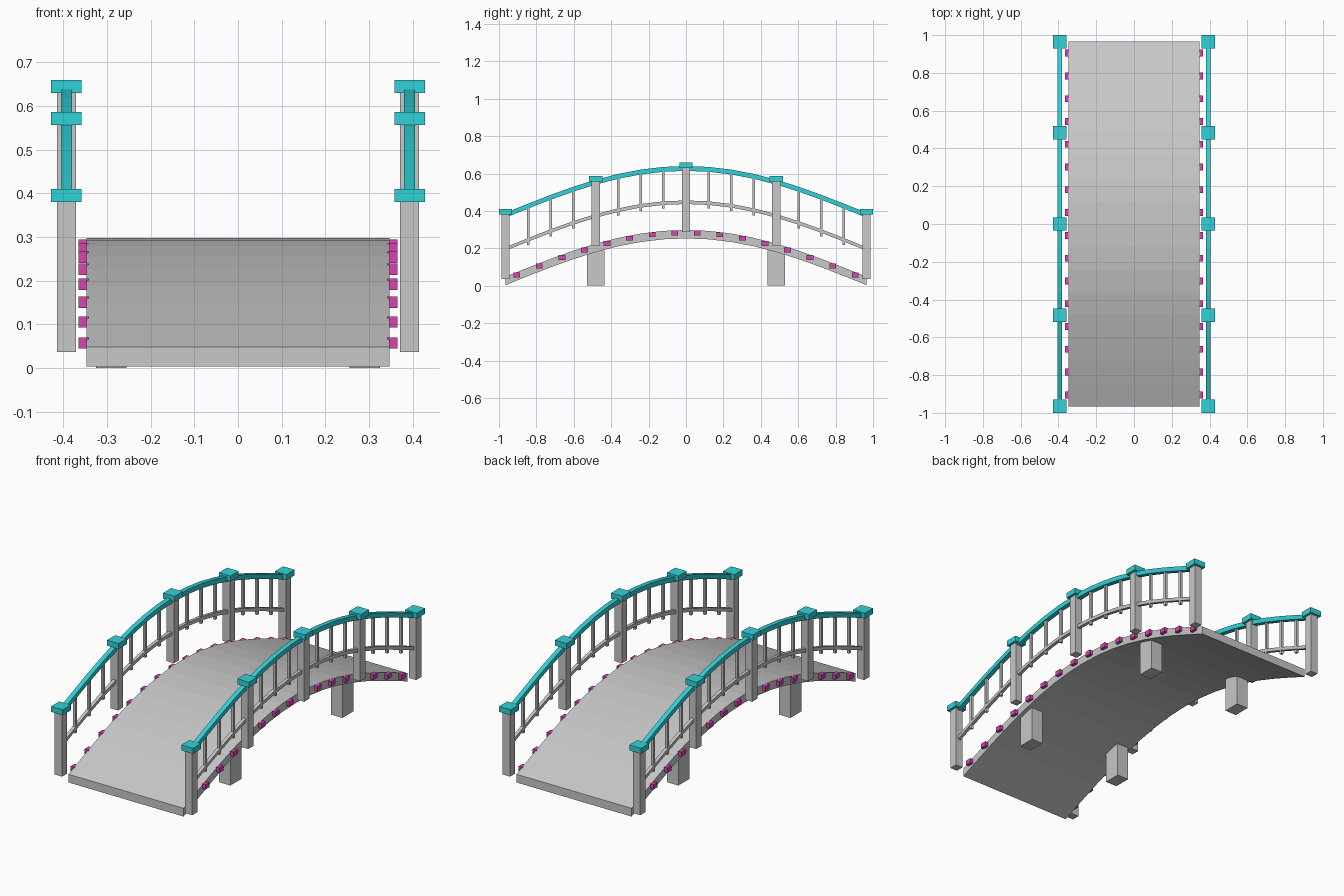
import bpy
import bmesh
from math import cos, pi
from mathutils import Matrix

if "Cube" in bpy.data.objects:
    bpy.data.objects.remove(bpy.data.objects["Cube"], do_unlink=True)

HALF = 0.965      # half length of the span
RISE = 0.25       # height of the arch
SEGMENTS = 16
RAIL_X = 0.393


def material(name, color):
    mat = bpy.data.materials.new(name)
    mat.use_nodes = True
    mat.diffuse_color = (*color, 1)
    mat.node_tree.nodes["Principled BSDF"].inputs["Base Color"].default_value = (*color, 1)
    return mat


stone = material("grey stone", (0.58, 0.58, 0.58))
teal = material("teal trim", (0.03, 0.65, 0.69))
pink = material("magenta blocks", (0.66, 0.06, 0.43))


def arc(y):
    return RISE * cos(pi * y / (2 * HALF))


def finish(bm, name, mat):
    bmesh.ops.recalc_face_normals(bm, faces=bm.faces)
    mesh = bpy.data.meshes.new(name)
    bm.to_mesh(mesh)
    bm.free()
    mesh.materials.append(mat)
    obj = bpy.data.objects.new(name, mesh)
    bpy.context.collection.objects.link(obj)


def boxes(name, mat, items):
    """One object of boxes, each (x, y, bottom, top, width, depth)."""
    bm = bmesh.new()
    for x, y, low, high, w, d in items:
        place = Matrix.Translation((x, y, (low + high) / 2)) @ Matrix.Diagonal((w, d, high - low, 1))
        bmesh.ops.create_cube(bm, size=1, matrix=place)
    finish(bm, name, mat)


def arched_strip(name, mat, x, width, low, high):
    """Rectangular section swept along the arch."""
    bm = bmesh.new()
    rings = []
    for i in range(SEGMENTS + 1):
        y = HALF * (2 * i / SEGMENTS - 1)
        corners = ((-1, low), (1, low), (1, high), (-1, high))
        rings.append([bm.verts.new((x + s * width / 2, y, z + arc(y))) for s, z in corners])
    for a, b in zip(rings, rings[1:]):
        for k in range(4):
            n = (k + 1) % 4
            bm.faces.new((a[k], a[n], b[n], b[k]))
    bm.faces.new(rings[0])
    bm.faces.new(rings[-1])
    finish(bm, name, mat)


# Deck and its four supporting piers
arched_strip("deck", stone, 0, 0.694, 0.003, 0.048)
boxes("piers", stone, [(x, y, 0, 0.188, 0.07, 0.094)
                       for x in (-0.29, 0.29) for y in (-HALF / 2, HALF / 2)])

post_ys = [HALF * k / 2 for k in range(-2, 3)]
baluster_ys = [HALF * k / 8 for k in range(-8, 9) if k % 4]
block_ys = [HALF * k / SEGMENTS for k in range(1 - SEGMENTS, SEGMENTS, 2)]

# Railing and edge blocks on each side
for side, s in (("left", 1), ("right", -1)):
    x = s * RAIL_X
    arched_strip(side + "_handrail", teal, x, 0.026, 0.364, 0.39)
    arched_strip(side + "_lower_rail", stone, x, 0.018, 0.187, 0.206)
    boxes(side + "_posts", stone,
          [(x, y, arc(y) + 0.037, arc(y) + 0.385, 0.044, 0.044) for y in post_ys])
    boxes(side + "_post_caps", teal,
          [(x, y, arc(y) + 0.38, arc(y) + 0.41, 0.07, 0.07) for y in post_ys])
    boxes(side + "_balusters", stone,
          [(x, y, arc(y) + 0.168, arc(y) + 0.375, 0.014, 0.014) for y in baluster_ys])
    boxes(side + "_edge_blocks", pink,
          [(s * 0.354, y, arc(y) + 0.02, arc(y) + 0.046, 0.022, 0.036) for y in block_ys])
